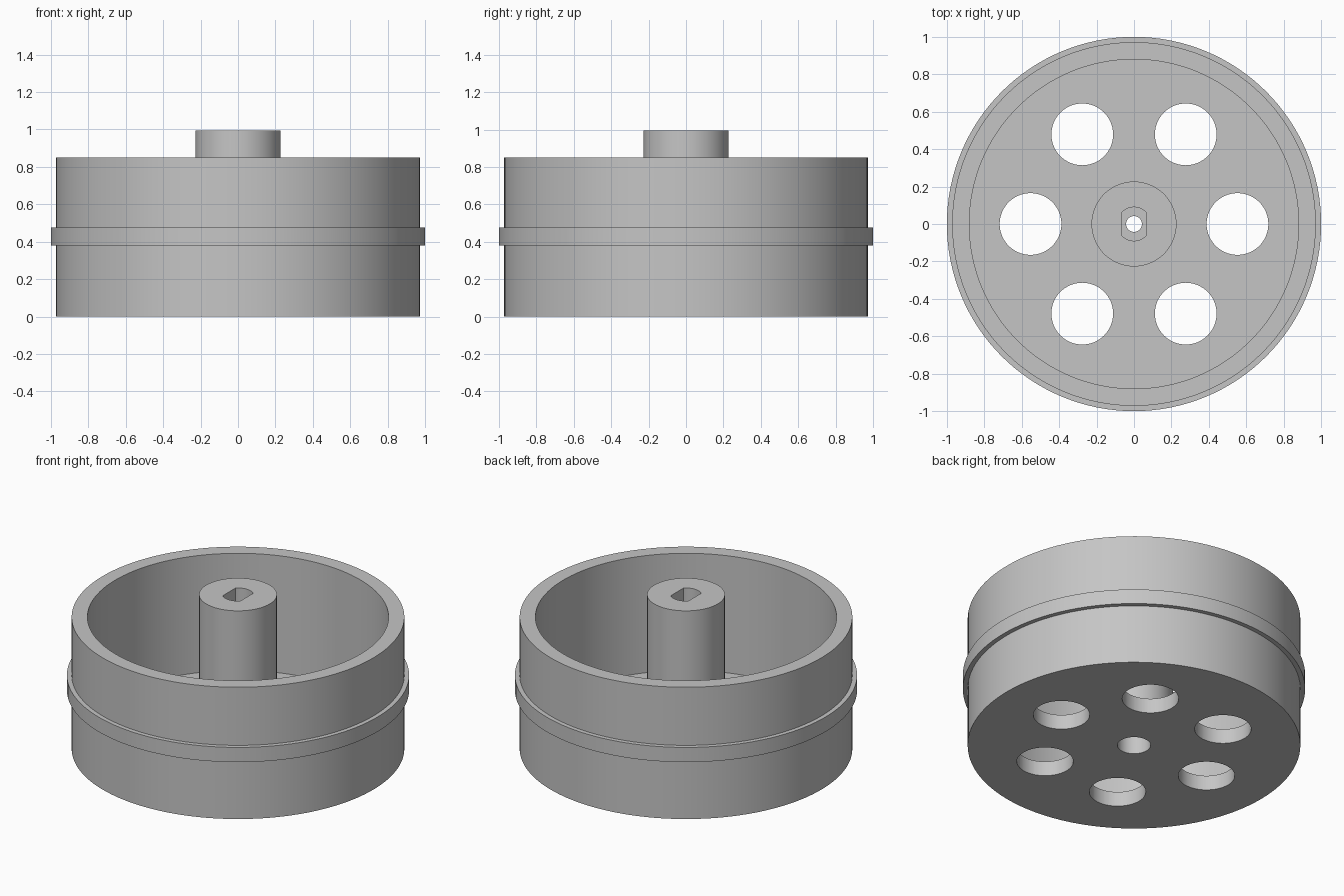
import bpy, bmesh
from math import sin, cos, pi, radians, acos

cube = bpy.data.objects.get("Cube")
if cube:
    bpy.data.objects.remove(cube, do_unlink=True)

grey = bpy.data.materials.new("plain grey")
grey.use_nodes = True
grey.diffuse_color = (0.56, 0.56, 0.56, 1)
grey.node_tree.nodes["Principled BSDF"].inputs["Base Color"].default_value = grey.diffuse_color


def finish(name, bm):
    bmesh.ops.recalc_face_normals(bm, faces=bm.faces)
    mesh = bpy.data.meshes.new(name)
    bm.to_mesh(mesh)
    bm.free()
    mesh.materials.append(grey)
    obj = bpy.data.objects.new(name, mesh)
    bpy.context.collection.objects.link(obj)
    return obj


def select(obj):
    bpy.ops.object.select_all(action="DESELECT")
    obj.select_set(True)
    bpy.context.view_layer.objects.active = obj


def lathe(name, profile, sides=128):
    """Turn a closed (radius, height) profile around the z axis."""
    bm = bmesh.new()
    rings = [[bm.verts.new((r * cos(2 * pi * i / sides), r * sin(2 * pi * i / sides), z))
              for r, z in profile] for i in range(sides)]
    n = len(profile)
    for i in range(sides):
        a, b = rings[i], rings[(i + 1) % sides]
        for j in range(n):
            k = (j + 1) % n
            bm.faces.new((a[j], b[j], b[k], a[k]))
    return finish(name, bm)


def prism(bm, outline, z0, z1):
    """Extrude a flat outline between two heights."""
    face = bm.faces.new([bm.verts.new((x, y, z0)) for x, y in outline])
    top = bmesh.ops.extrude_face_region(bm, geom=[face])["geom"]
    bmesh.ops.translate(bm, vec=(0, 0, z1 - z0),
                        verts=[v for v in top if isinstance(v, bmesh.types.BMVert)])


FLOOR, RIM_TOP, HUB_TOP = 0.095, 0.85, 0.995
WEB_LOW, WEB_HIGH = 0.55, 0.65

# Drum, floor and hub, with a screw bore from below
wheel = lathe("wheel_drum_and_hub", [
    (0.097, 0), (0.972, 0), (0.972, RIM_TOP), (0.88, RIM_TOP),
    (0.88, FLOOR), (0.227, FLOOR), (0.227, HUB_TOP),
    (0.042, HUB_TOP), (0.042, WEB_LOW), (0.097, WEB_LOW)])

# Raised band around the drum
band = lathe("middle_band", [(0.96, 0.38), (1.0, 0.38), (1.0, 0.475), (0.96, 0.475)])

# Cutters: six floor holes and the flat-sided shaft socket
bm = bmesh.new()
for h in range(6):
    cx, cy = 0.553 * cos(h * pi / 3), 0.553 * sin(h * pi / 3)
    circle = [(cx + 0.165 * cos(2 * pi * i / 64), cy + 0.165 * sin(2 * pi * i / 64))
              for i in range(64)]
    prism(bm, circle, -0.1, 0.3)
flat = acos(0.063 / 0.09)
angles = [flat + (pi - 2 * flat) * i / 16 for i in range(17)]
socket = [(0.09 * cos(a + t), 0.09 * sin(a + t)) for t in (0, pi) for a in angles]
prism(bm, socket, WEB_HIGH, 1.1)
cutter = finish("hole_cutter", bm)
cutter.hide_render = True

cut = wheel.modifiers.new("holes", "BOOLEAN")
cut.operation = "DIFFERENCE"
cut.solver = "EXACT"
cut.object = cutter
select(wheel)
bpy.ops.object.modifier_apply(modifier=cut.name)
bpy.data.objects.remove(cutter, do_unlink=True)

for part in (wheel, band):
    select(part)
    bpy.ops.object.shade_smooth_by_angle(angle=radians(30))
